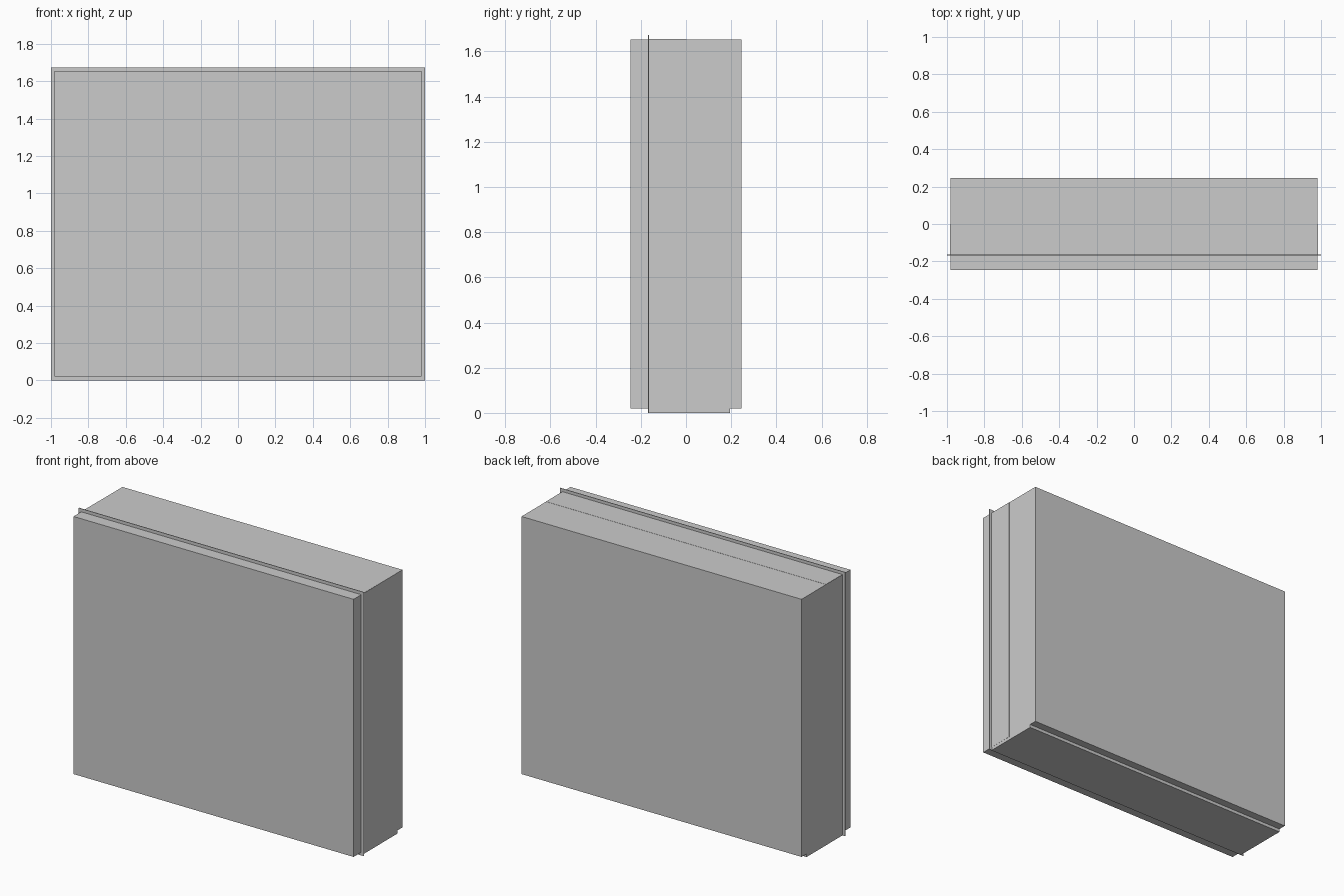
import bpy, bmesh

if "Cube" in bpy.data.objects:
    bpy.data.objects.remove(bpy.data.objects["Cube"])


def box(name, x0, x1, y0, y1, z0, z1):
    me = bpy.data.meshes.new(name)
    bm = bmesh.new()
    bmesh.ops.create_cube(bm, size=1)
    for v in bm.verts:
        v.co.x = x0 if v.co.x < 0 else x1
        v.co.y = y0 if v.co.y < 0 else y1
        v.co.z = z0 if v.co.z < 0 else z1
    bm.to_mesh(me)
    bm.free()
    ob = bpy.data.objects.new(name, me)
    bpy.context.collection.objects.link(ob)
    return ob


HW, D = 0.982, 0.245      # half width and half depth of the body
Z0, Z1 = 0.02, 1.653      # bottom and top of the body
FIN = -0.166              # position of the thin flange

# Front and back halves of the body, meeting in a seam at the middle
box("front_panel", -HW, HW, -D, 0, Z0, Z1)
box("back_panel", -HW, HW, 0, D, Z0, Z1)

# Thin flange running all the way round, made of four strips
FT = 0.002
for name, z0, z1 in (("flange_bottom", 0, Z0 + 0.01), ("flange_top", Z1 - 0.01, 1.673)):
    box(name, -1, 1, FIN - FT, FIN + FT, z0, z1)
for s, side in ((-1, "left"), (1, "right")):
    a, b = sorted((s * (HW - 0.01), s))
    box("flange_" + side, a, b, FIN - FT, FIN + FT, 0, 1.673)
    # Jamb lining, barely proud of the body sides
    a, b = sorted((s * (HW - 0.01), s * (HW + 0.001)))
    box("jamb_" + side, a, b, FIN, 0, Z0, Z1)

# Head lining on top and sill under the body
box("head", -HW, HW, FIN, 0.0, Z1 - 0.01, Z1 + 0.001)
box("sill", -HW, HW, FIN, 0.195, 0, Z0 + 0.005)
